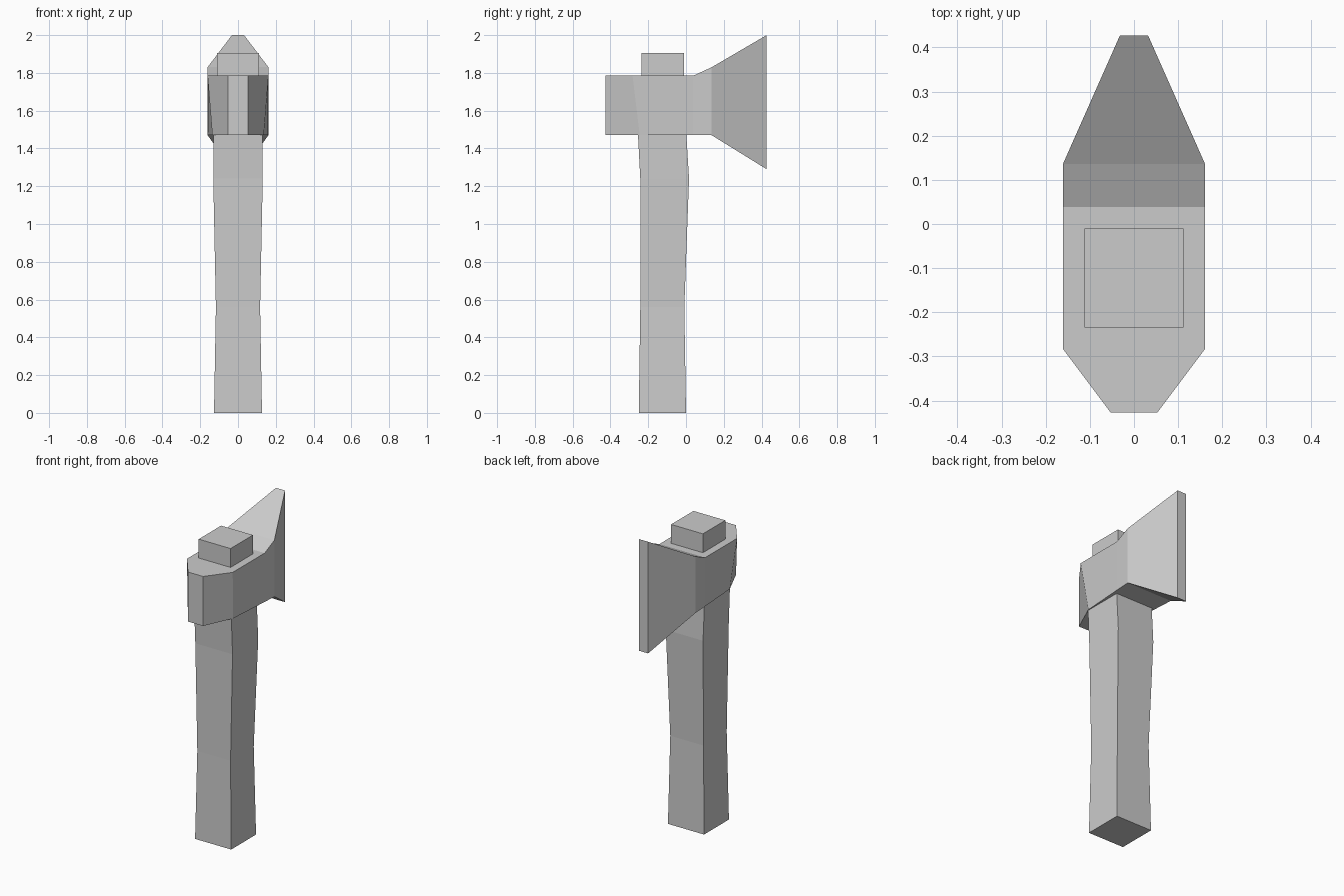
import bpy, bmesh

if "Cube" in bpy.data.objects:
    bpy.data.objects.remove(bpy.data.objects["Cube"])


def loft(name, rings):
    """Skin four-sided rings into a closed flat-shaded solid."""
    bm = bmesh.new()
    loops = [[bm.verts.new(p) for p in ring] for ring in rings]
    for a, b in zip(loops, loops[1:]):
        for i in range(4):
            j = (i + 1) % 4
            bm.faces.new((a[i], a[j], b[j], b[i]))
    bm.faces.new(loops[0])
    bm.faces.new(loops[-1])
    bmesh.ops.recalc_face_normals(bm, faces=bm.faces)
    mesh = bpy.data.meshes.new(name)
    bm.to_mesh(mesh)
    bm.free()
    obj = bpy.data.objects.new(name, mesh)
    bpy.context.collection.objects.link(obj)
    return obj


# Curved wooden handle, ending in the stub above the head: z, half width, y front, y back
handle = [
    (0.00, 0.127, -0.250, 0.000),
    (0.56, 0.117, -0.242, -0.009),
    (1.24, 0.131, -0.242, 0.016),
    (1.47, 0.131, -0.254, 0.002),
    (1.60, 0.112, -0.235, -0.010),
    (1.905, 0.112, -0.235, -0.010),
]
loft("handle", [
    [(-w, y0, z), (w, y0, z), (w, y1, z), (-w, y1, z)]
    for z, w, y0, y1 in handle
])

# Axe head from blunt poll to flared blade: (y, half width, z) for top and bottom
head = [
    ((-0.427, 0.053, 1.785), (-0.427, 0.053, 1.47)),
    ((-0.283, 0.161, 1.785), (-0.245, 0.136, 1.47)),
    ((0.038, 0.161, 1.785), (0.038, 0.155, 1.47)),
    ((0.136, 0.161, 1.83), (0.136, 0.161, 1.47)),
    ((0.427, 0.032, 2.00), (0.427, 0.032, 1.29)),
]
loft("axe_head", [
    [(-t[1], t[0], t[2]), (t[1], t[0], t[2]), (b[1], b[0], b[2]), (-b[1], b[0], b[2])]
    for t, b in head
])
